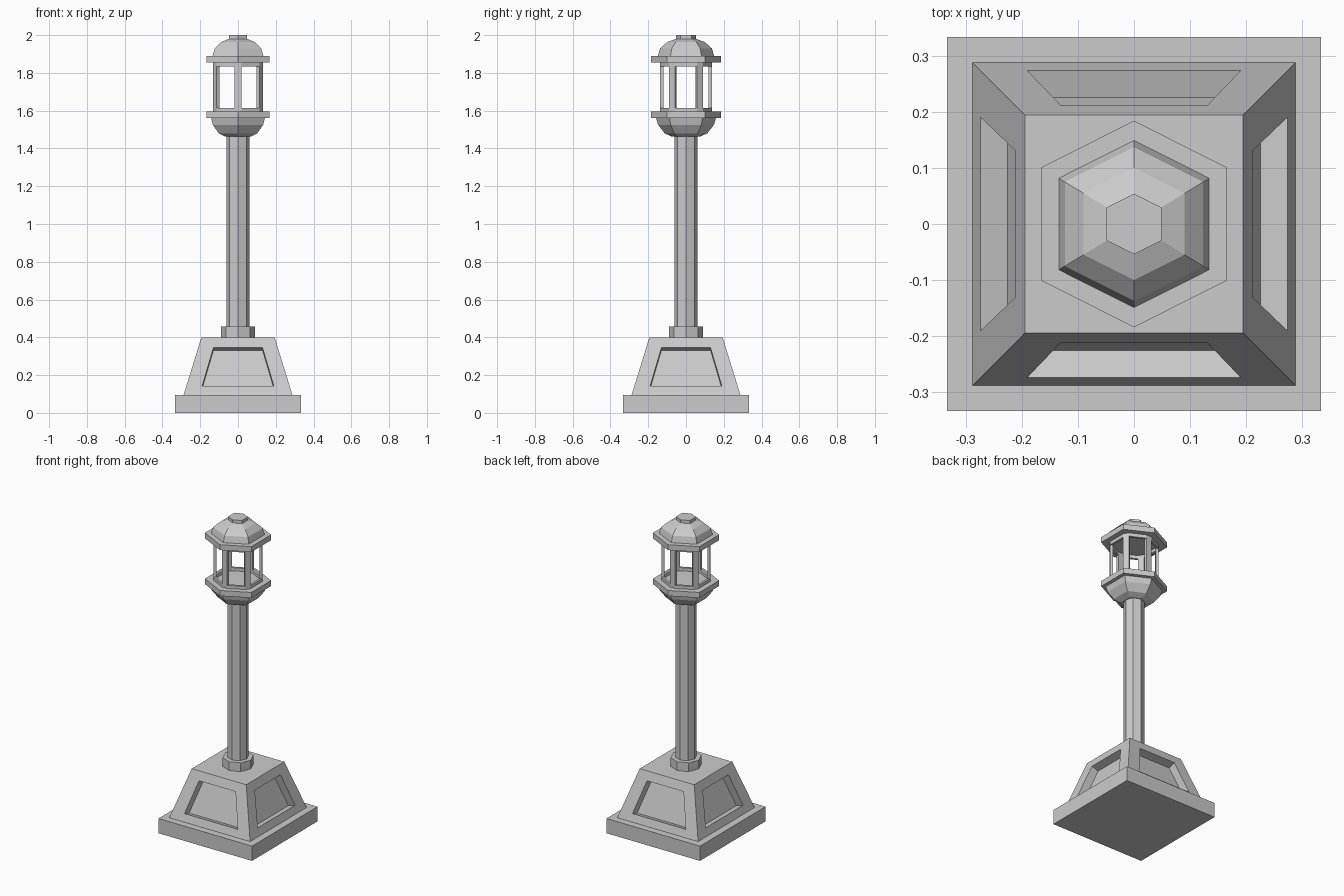
import bpy, bmesh
from math import cos, sin, pi
from mathutils import Vector

if "Cube" in bpy.data.objects:
    bpy.data.objects.remove(bpy.data.objects["Cube"])


def finish(name, bm):
    bmesh.ops.remove_doubles(bm, verts=bm.verts, dist=1e-5)
    bmesh.ops.recalc_face_normals(bm, faces=bm.faces)
    me = bpy.data.meshes.new(name)
    bm.to_mesh(me)
    bm.free()
    ob = bpy.data.objects.new(name, me)
    bpy.context.collection.objects.link(ob)
    return ob


def loft(name, shape, profile):
    """Stack scaled copies of a closed 2D shape: profile = [(scale, z), ...]"""
    bm = bmesh.new()
    rings = [[bm.verts.new((x * s, y * s, z)) for x, y in shape] for s, z in profile]
    n = len(shape)
    for a, b in zip(rings, rings[1:]):
        for i in range(n):
            bm.faces.new((a[i], a[(i + 1) % n], b[(i + 1) % n], b[i]))
    bm.faces.new(rings[0])
    bm.faces.new(rings[-1])
    return finish(name, bm)


def prism_ring(bm, outer, inner, z0, z1):
    """Wall made of quads between matching outer and inner closed outlines"""
    n = len(outer)
    for i in range(n):
        j = (i + 1) % n
        c = [[bm.verts.new((p.x, p.y, z)) for p in (outer[i], outer[j], inner[j], inner[i])]
             for z in (z0, z1)]
        lo, hi = c
        bm.faces.new(lo)
        bm.faces.new(hi)
        for k in (0, 2):
            bm.faces.new((lo[k], lo[k + 1], hi[k + 1], hi[k]))


SQUARE = [(1, 1), (-1, 1), (-1, -1), (1, -1)]
OCT = [(cos(i * pi / 4), sin(i * pi / 4)) for i in range(8)]
HEX = [(0, 1), (-.9, .547), (-.9, -.547), (0, -1), (.9, -.547), (.9, .547)]

# Square foot slab
loft("base_slab", SQUARE, [(.333, 0), (.333, .095)])

# Tapered plinth with a recessed panel on each side
bm = bmesh.new()
slope = (.288 - .194) / (.40 - .095)
depth = Vector((0, 1, -slope)).normalized() * .05


def on_face(x, z):
    return Vector((x, -(.288 - slope * (z - .095)), z))


for k in range(4):
    frame = [on_face(-.288, .095), on_face(.288, .095), on_face(.194, .40), on_face(-.194, .40)]
    opening = [on_face(-.19, .142), on_face(.19, .142), on_face(.13, .345), on_face(-.13, .345)]
    floor = [p + depth for p in opening]
    c, s = cos(k * pi / 2), sin(k * pi / 2)
    f, o, r = [[bm.verts.new((p.x * c - p.y * s, p.x * s + p.y * c, p.z)) for p in loop]
               for loop in (frame, opening, floor)]
    for a, b in ((f, o), (o, r)):
        for i in range(4):
            j = (i + 1) % 4
            bm.faces.new((a[i], a[j], b[j], b[i]))
    bm.faces.new(r)
for h, z in ((.288, .095), (.194, .40)):
    bm.faces.new([bm.verts.new((x * h, y * h, z)) for x, y in SQUARE])
finish("plinth", bm)

# Octagonal collar and post
loft("collar", OCT, [(.091, .40), (.091, .457)])
loft("post", OCT, [(.062, .40), (.062, 1.475)])

# Lantern bowl, flanges, dome and cap
loft("lantern_bowl", HEX, [(.075, 1.463), (.113, 1.48), (.148, 1.525), (.158, 1.56)])
loft("lower_flange", HEX, [(.184, 1.56), (.184, 1.595)])
loft("upper_flange", HEX, [(.184, 1.855), (.184, 1.89)])
loft("dome", HEX, [(.149, 1.89), (.137, 1.93), (.10, 1.963), (.054, 1.98)])
loft("cap", HEX, [(.054, 1.975), (.054, 2.0)])

# Cage: hexagon with cut corners, a rail at each end and a flat bar at each corner
hexa = [Vector(p) * .146 for p in HEX]
outer, inner = [], []
for i, p in enumerate(hexa):
    for q in (hexa[i - 1], hexa[(i + 1) % 6]):
        v = p + (q - p).normalized() * .021
        outer.append(v)
        inner.append(v - p.normalized() * .017)
bm = bmesh.new()
prism_ring(bm, outer, inner, 1.595, 1.615)
prism_ring(bm, outer, inner, 1.833, 1.855)
finish("cage_rails", bm)
for i in range(6):
    a, b = 2 * i, 2 * i + 1
    bar = [tuple(p) for p in (outer[a], outer[b], inner[b], inner[a])]
    loft(f"cage_bar_{i + 1}", bar, [(1, 1.615), (1, 1.833)])
